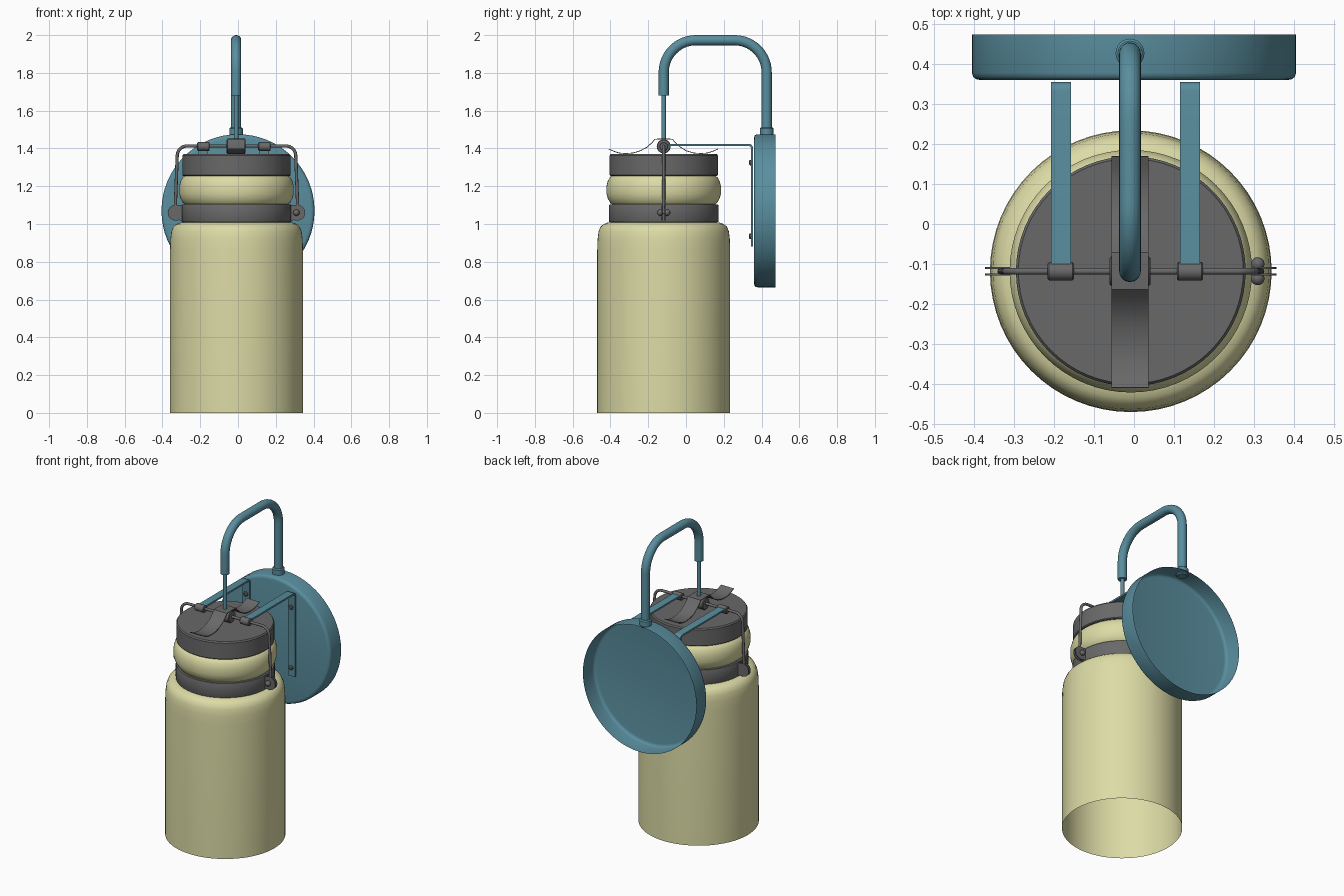
import bpy, bmesh, math
from mathutils import Vector, Matrix

if "Cube" in bpy.data.objects:
    bpy.data.objects.remove(bpy.data.objects["Cube"])

CX, CY = -0.008, -0.118          # jar axis
BAR_Z = 1.413                    # hanging bar height


def material(name, col):
    m = bpy.data.materials.new(name)
    m.diffuse_color = col
    m.use_nodes = True
    m.node_tree.nodes["Principled BSDF"].inputs["Base Color"].default_value = m.diffuse_color
    return m


TEAL = material("teal_paint", (0.10, 0.27, 0.34, 1))
CREAM = material("cream_glass", (0.72, 0.71, 0.38, 1))
GREY = material("dark_metal", (0.14, 0.14, 0.14, 1))


def finish(bm, name, mat, angle=35, recalc=True):
    if recalc:
        bmesh.ops.recalc_face_normals(bm, faces=bm.faces)
    me = bpy.data.meshes.new(name)
    bm.to_mesh(me)
    bm.free()
    ob = bpy.data.objects.new(name, me)
    bpy.context.collection.objects.link(ob)
    me.materials.append(mat)
    bpy.ops.object.select_all(action='DESELECT')
    ob.select_set(True)
    bpy.context.view_layer.objects.active = ob
    bpy.ops.object.shade_smooth_by_angle(angle=math.radians(angle))
    return ob


def lathe(name, profile, mat, matrix, steps=64):
    """Spin (radius, height) points around local z."""
    bm = bmesh.new()
    vs = [bm.verts.new((r, 0, z)) for r, z in profile]
    es = [bm.edges.new(p) for p in zip(vs, vs[1:])]
    bmesh.ops.spin(bm, geom=vs + es, cent=(0, 0, 0), axis=(0, 0, 1),
                   angle=2 * math.pi, steps=steps, use_duplicate=False)
    bmesh.ops.remove_doubles(bm, verts=bm.verts, dist=1e-5)
    bm.transform(matrix)
    return finish(bm, name, mat)


def rounded(points, radius, n=10):
    """Round the inner corners of a polyline."""
    pts = [Vector(p) for p in points]
    out = [pts[0]]
    for a, b, c in zip(pts, pts[1:], pts[2:]):
        p, q = b + (a - b).normalized() * radius, b + (c - b).normalized() * radius
        k = 0.552
        h1, h2 = p.lerp(b, k), q.lerp(b, k)
        for i in range(n + 1):
            t = i / n
            s = 1 - t
            out.append(p * s**3 + h1 * 3 * s * s * t + h2 * 3 * s * t * t + q * t**3)
    return out + [pts[-1]]


def tube(name, pts, r, mat, sides=20):
    """Round rod following a planar path."""
    bm = bmesh.new()
    pts = [Vector(p) for p in pts]
    side = Vector((1, 0, 0)) if max(abs(p.x - pts[0].x) for p in pts) < 1e-4 else Vector((0, 1, 0))
    rings = []
    for i, p in enumerate(pts):
        t = (pts[min(i + 1, len(pts) - 1)] - pts[max(i - 1, 0)]).normalized()
        up = t.cross(side).normalized()
        rings.append([bm.verts.new(p + (side * math.cos(a) + up * math.sin(a)) * r)
                      for a in (2 * math.pi * j / sides for j in range(sides))])
    for a, b in zip(rings, rings[1:]):
        for j in range(sides):
            k = (j + 1) % sides
            bm.faces.new((a[j], a[k], b[k], b[j]))
    bm.faces.new(rings[0])
    bm.faces.new(rings[-1])
    return finish(bm, name, mat)


def ribbon(name, yz, x, width, thick, mat):
    """Flat strip: a y-z path with thickness, extruded across x."""
    bm = bmesh.new()
    pts = [Vector((x - width / 2, y, z)) for y, z in yz]
    lo = [bm.verts.new(p) for p in pts]
    hi = []
    for i, p in enumerate(pts):
        t = (pts[min(i + 1, len(pts) - 1)] - pts[max(i - 1, 0)]).normalized()
        hi.append(bm.verts.new(p + Vector((1, 0, 0)).cross(t) * thick))
    faces = [bm.faces.new((lo[i], lo[i + 1], hi[i + 1], hi[i])) for i in range(len(pts) - 1)]
    ext = bmesh.ops.extrude_face_region(bm, geom=faces, use_keep_orig=True)
    bmesh.ops.translate(bm, vec=(width, 0, 0),
                        verts=[v for v in ext['geom'] if isinstance(v, bmesh.types.BMVert)])
    return finish(bm, name, mat)


def pin(name, center, axis, r, length, mat, bevel=0.004):
    """Short cylinder with softened rims."""
    h = length / 2
    prof = [(0, -h), (r - bevel, -h), (r, -h + bevel), (r, h - bevel), (r - bevel, h), (0, h)]
    rot = Vector((0, 0, 1)).rotation_difference(Vector(axis)).to_matrix().to_4x4()
    return lathe(name, prof, mat, Matrix.Translation(center) @ rot, 24)


axis = Matrix.Translation((CX, CY, 0))

# glass jar, open at the bottom, with a bulging neck
lathe("jar", [(0.352, 0), (0.352, 0.86), (0.350, 0.92), (0.345, 0.96), (0.335, 0.985),
              (0.318, 1.0), (0.295, 1.008), (0.275, 1.01), (0.275, 1.105), (0.283, 1.112),
              (0.296, 1.135), (0.303, 1.16), (0.303, 1.20), (0.296, 1.228),
              (0.285, 1.247), (0.27, 1.258), (0.26, 1.27)], CREAM, axis)
# lid and neck band
lathe("lid", [(0, 1.255), (0.282, 1.255), (0.287, 1.26), (0.287, 1.362),
              (0.281, 1.37), (0, 1.37)], GREY, axis)
lathe("neck_band", [(0.27, 1.01), (0.288, 1.01), (0.290, 1.014), (0.290, 1.098),
                    (0.288, 1.102), (0.27, 1.102), (0.27, 1.01)], GREY, axis)

# wall plate: shallow dish open at the back
plate = Matrix.Translation((0, 0.473, 1.07)) @ Matrix.Rotation(math.pi / 2, 4, 'X')
lathe("wall_plate", [(0.405, 0), (0.405, 0.095), (0.402, 0.105), (0.395, 0.111),
                     (0.385, 0.113), (0, 0.113)], TEAL, plate)

# gooseneck arm, its collar and the hanging rod
TX = -0.01
tube("gooseneck", rounded([(TX, 0.427, 1.46), (TX, 0.427, 1.973),
                           (TX, CY, 1.973), (TX, CY, 1.68)], 0.17, 14), 0.027, TEAL)
pin("arm_collar", (TX, 0.427, 1.487), (0, 0, 1), 0.036, 0.05, TEAL, 0.006)
tube("hanging_rod", [(TX, CY, 1.70), (TX, CY, 1.42)], 0.012, TEAL, 16)

# bail wire over the lid
tube("bail_wire", rounded([(CX - 0.325, CY, 1.06), (CX - 0.312, CY, BAR_Z),
                           (CX + 0.312, CY, BAR_Z), (CX + 0.325, CY, 1.06)], 0.05, 8),
     0.0085, GREY, 12)

# leaf spring across the lid and its hub
wave = [(-0.41, 1.395), (-0.385, 1.384), (-0.355, 1.374), (-0.32, 1.371), (-0.28, 1.374),
        (-0.24, 1.386), (-0.205, 1.405), (-0.18, 1.428), (-0.163, 1.447), (-0.118, 1.449),
        (-0.073, 1.447), (-0.056, 1.428), (-0.03, 1.405), (0.0, 1.386), (0.04, 1.374),
        (0.08, 1.371), (0.115, 1.374), (0.145, 1.384), (0.17, 1.395)]
ribbon("leaf_spring", wave, -0.01, 0.092, 0.004, GREY)
pin("spring_hub", (-0.01, CY, 1.411), (1, 0, 0), 0.037, 0.102, GREY)

# two brackets with clips and screws
for side, x in (("left", -0.183), ("right", 0.14)):
    path = rounded([(0, CY + 0.01, BAR_Z), (0, 0.344, BAR_Z), (0, 0.344, 0.88)], 0.012, 5)
    ribbon(side + "_bracket", [(p.y, p.z) for p in path], x, 0.05, 0.011, TEAL)
    pin(side + "_clip", (x, CY, BAR_Z - 0.003), (1, 0, 0), 0.023, 0.066, GREY)
    for n, z in (("upper", 1.325), ("lower", 0.935)):
        pin(f"{side}_{n}_screw", (x, 0.341, z), (0, 1, 0), 0.014, 0.016, GREY, 0.005)

# teardrop ears on the neck band: two thin plates each side
for side, s in (("left", -1), ("right", 1)):
    for n, dy in (("front", -0.008), ("back", 0.008)):
        bm = bmesh.new()
        ring = [(0.27, 1.015)]
        ring += [(0.322 + 0.042 * math.cos(a), 1.06 + 0.042 * math.sin(a))
                 for a in (math.radians(-110 + 220 * i / 20) for i in range(21))]
        ring += [(0.27, 1.10)]
        face = bm.faces.new([bm.verts.new((CX + s * u, CY + dy - 0.0025, z)) for u, z in ring])
        ext = bmesh.ops.extrude_face_region(bm, geom=[face], use_keep_orig=True)
        bmesh.ops.translate(bm, vec=(0, 0.005, 0),
                            verts=[v for v in ext['geom'] if isinstance(v, bmesh.types.BMVert)])
        finish(bm, f"{side}_ear_{n}", GREY)

# bolt through the right ear with round heads
pin("ear_bolt", (CX + 0.32, CY, 1.06), (0, 1, 0), 0.008, 0.03, GREY, 0.002)
for n, dy in (("front", -0.018), ("back", 0.018)):
    bm = bmesh.new()
    bmesh.ops.create_uvsphere(bm, u_segments=20, v_segments=12, radius=0.017,
                              matrix=Matrix.Translation((CX + 0.317, CY + dy, 1.06)))
    finish(bm, f"ear_bolt_{n}_head", GREY)
